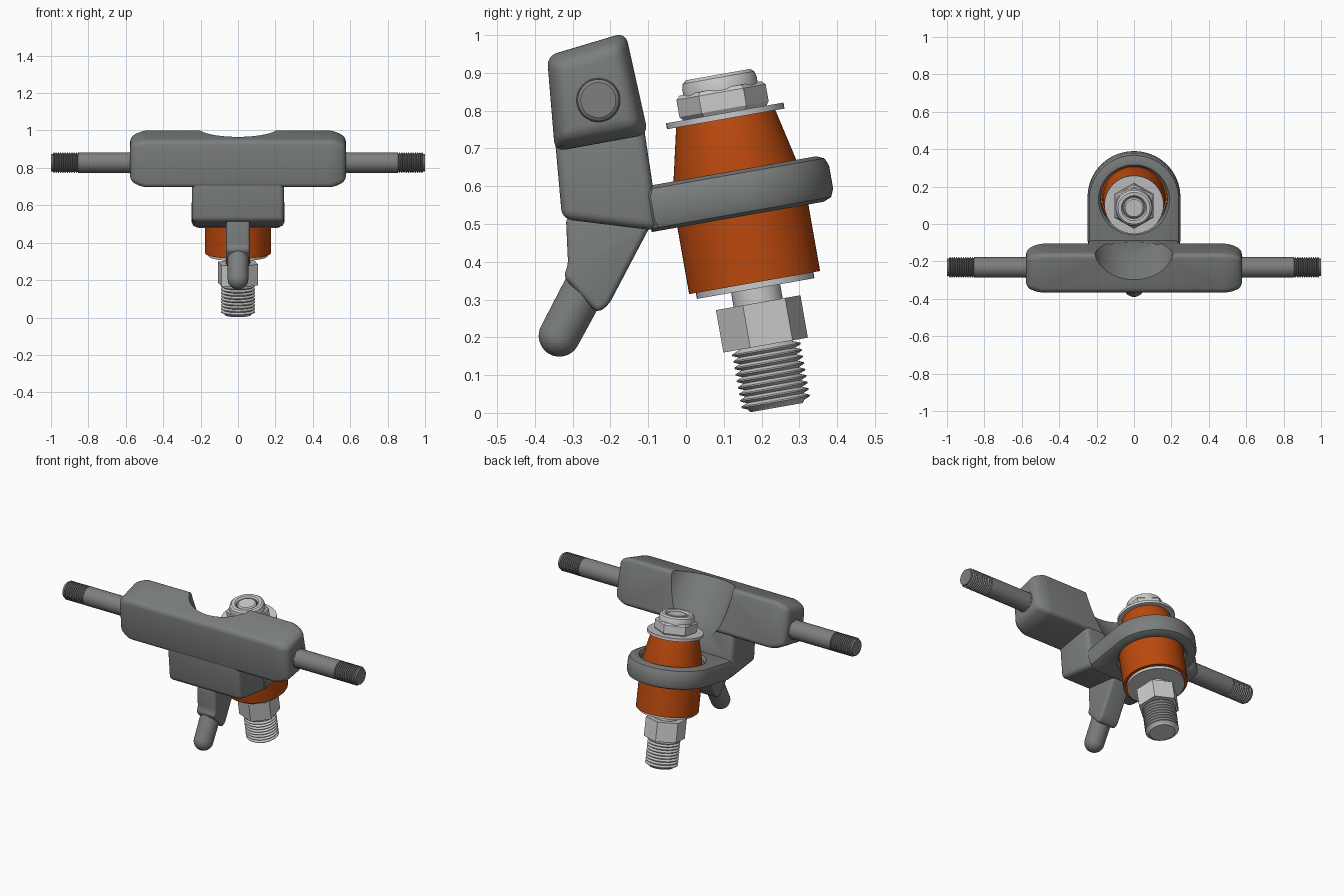
import bpy, bmesh, math
from mathutils import Matrix, Vector

if "Cube" in bpy.data.objects:
    bpy.data.objects.remove(bpy.data.objects["Cube"])

T = Matrix.Translation


def rot(deg, axis='X'):
    return Matrix.Rotation(math.radians(deg), 4, axis)


def material(name, *rgb):
    m = bpy.data.materials.new(name)
    m.diffuse_color = (*rgb, 1)
    m.use_nodes = True
    m.node_tree.nodes["Principled BSDF"].inputs["Base Color"].default_value = m.diffuse_color
    return m


orange = material("orange_rubber", 0.5, 0.066, 0.004)
cast = material("cast_grey", 0.2, 0.21, 0.21)
dark = material("axle_steel", 0.21, 0.21, 0.21)
steel = material("bright_steel", 0.65, 0.65, 0.65)


def loft(name, rings, M=Matrix(), closed=False, bevel=0, cut=None, mat=None):
    """Skin a list of equal-length vertex rings, with optional bevel and cut."""
    bm = bmesh.new()
    R = [[bm.verts.new(M @ Vector(p)) for p in r] for r in rings]
    pairs = list(zip(R, R[1:])) + ([(R[-1], R[0])] if closed else [])
    for a, b in pairs:
        for i in range(len(a)):
            j = (i + 1) % len(a)
            bm.faces.new((a[i], a[j], b[j], b[i]))
    if not closed:
        bm.faces.new(R[0])
        bm.faces.new(R[-1])
    bmesh.ops.recalc_face_normals(bm, faces=bm.faces)
    me = bpy.data.meshes.new(name)
    bm.to_mesh(me)
    bm.free()
    ob = bpy.data.objects.new(name, me)
    bpy.context.collection.objects.link(ob)
    if mat:
        me.materials.append(mat)
    bpy.ops.object.select_all(action='DESELECT')
    ob.select_set(True)
    bpy.context.view_layer.objects.active = ob
    if bevel:
        m = ob.modifiers.new("round", 'BEVEL')
        m.width, m.segments = bevel, 4
        m.limit_method, m.angle_limit = 'ANGLE', math.radians(20)
        bpy.ops.object.modifier_apply(modifier="round")
    if cut:
        m = ob.modifiers.new("cut", 'BOOLEAN')
        m.operation, m.solver, m.object = 'DIFFERENCE', 'EXACT', cut
        bpy.ops.object.modifier_apply(modifier="cut")
    bpy.ops.object.shade_smooth_by_angle(angle=math.radians(32))
    return ob


def lathe(name, profile, M=Matrix(), seg=48, closed=False, **kw):
    rings = [[(r * math.cos(2 * math.pi * i / seg), r * math.sin(2 * math.pi * i / seg), z)
              for i in range(seg)] for r, z in profile]
    return loft(name, rings, M, closed, **kw)


def prism(name, prof, half, end=None, scale=1.0, **kw):
    """Side profile (y, z) spread along x, ends optionally shrunk."""
    cy = sum(p[0] for p in prof) / len(prof)
    cz = sum(p[1] for p in prof) / len(prof)

    def sec(x, s):
        return [(x, cy + (y - cy) * s, cz + (z - cz) * s) for y, z in prof]
    st = [(-half, 1), (half, 1)]
    if end:
        st = [(-end, scale)] + st + [(end, scale)]
    return loft(name, [sec(x, s) for x, s in st], mat=cast, **kw)


def thread(z0, z1, n, r, root):
    p = (z1 - z0) / n
    out = []
    for i in range(n):
        out += [(root, z0 + p * i), (r, z0 + p * (i + .4)), (r, z0 + p * (i + .6))]
    return out + [(root, z1)]


# Kingpin frame: tilted 10 degrees, local z runs up the pin
K = T((0, .24, .014)) @ rot(10)

# Kingpin with threaded tip
lathe("kingpin", [(.07, 0)] + thread(.008, .165, 9, .092, .076)
      + [(.066, .17), (.066, .8), (.055, .8), (.055, .886), (.047, .892)], K, mat=steel)

# Hex nuts
lathe("lower_nut", [(.115, .168), (.115, .282)], K @ rot(39, 'Z'), 6, mat=steel)
lathe("top_nut", [(.112, .792), (.12, .802), (.12, .848), (.11, .858)],
      K @ rot(30, 'Z'), 6, mat=steel)
lathe("nut_collar", [(.1, .85), (.1, .873), (.096, .887), (.086, .895), (.068, .895),
                     (.06, .886), (.06, .85)], K, closed=True, mat=steel)

# Washers
for name, z in (("lower_washer", .32), ("upper_washer", .776)):
    lathe(name, [(.158, z), (.158, z + .016), (.06, z + .016), (.06, z)], K,
          closed=True, mat=steel)

# Bushings
lathe("lower_bushing", [(.176, .336), (.176, .575)], K, 64, mat=orange)
lathe("upper_bushing", [(.168, .575), (.165, .637), (.133, .778)], K, 64, mat=orange)

# Ring plate: round in front, square where it joins the web
rings = []
prof = [(0, .178, .53), (0, .178, .622), (0, .19, .637), (1, .03, .637), (1, .009, .628),
        (1, 0, .607), (1, 0, .545), (1, .009, .524), (1, .03, .515), (0, .19, .515)]
for outer, d, z in prof:
    ring = []
    for i in range(96):
        a = 2 * math.pi * (i + .5) / 96
        c, s = math.cos(a), math.sin(a)
        r = d
        if outer:
            w = .248 - d
            r = w if s > 0 else min(w / abs(c), .245 / abs(s))
        ring.append((r * c, r * s, z))
    rings.append(ring)
loft("ring_plate", rings, K, closed=True, mat=cast)

# Scoop cutter giving clearance for the top nut
cutter = lathe("scoop_cutter", [(.215, -.35), (.215, .35)],
               T((0, -.1, .98)) @ rot(34) @ Matrix.Diagonal((1, .8, 1, 1)), 64, mat=cast)

# Axle housing, web below it, and pivot neck
prism("axle_housing", [(-.368, .945), (-.16, 1.007), (-.1, .737), (-.347, .692)],
      .515, .577, .78, bevel=.026, cut=cutter)
prism("web", [(-.35, .76), (-.328, .513), (-.075, .482), (-.09, .615), (-.118, .8)],
      .246, bevel=.026, cut=cutter)
bpy.data.objects.remove(cutter)
prism("pivot_neck", [(-.318, .52), (-.09, .5), (-.105, .475), (-.205, .285),
                     (-.235, .264), (-.325, .36), (-.312, .39)], .063, bevel=.02)

# Pivot stem with a ball end
ball = [(max(.003, .055 * math.cos(math.radians(a))), .055 * math.sin(math.radians(a)))
        for a in range(-90, 1, 10)]
lathe("pivot_stem", ball + [(.057, .19)], T((0, -.335, .204)) @ rot(-28), mat=cast)

# Axle ends with threads
for side, ang in (("right", 90), ("left", -90)):
    A = T((0, -.232, .828)) @ rot(ang, 'Y')
    lathe("axle_" + side, [(.055, .4), (.055, .855)]
          + thread(.858, .99, 11, .055, .047) + [(.047, 1.0)], A, mat=dark)
    lathe("axle_collar_" + side, [(.058, .5), (.058, .578), (.056, .581)], A, mat=cast)
